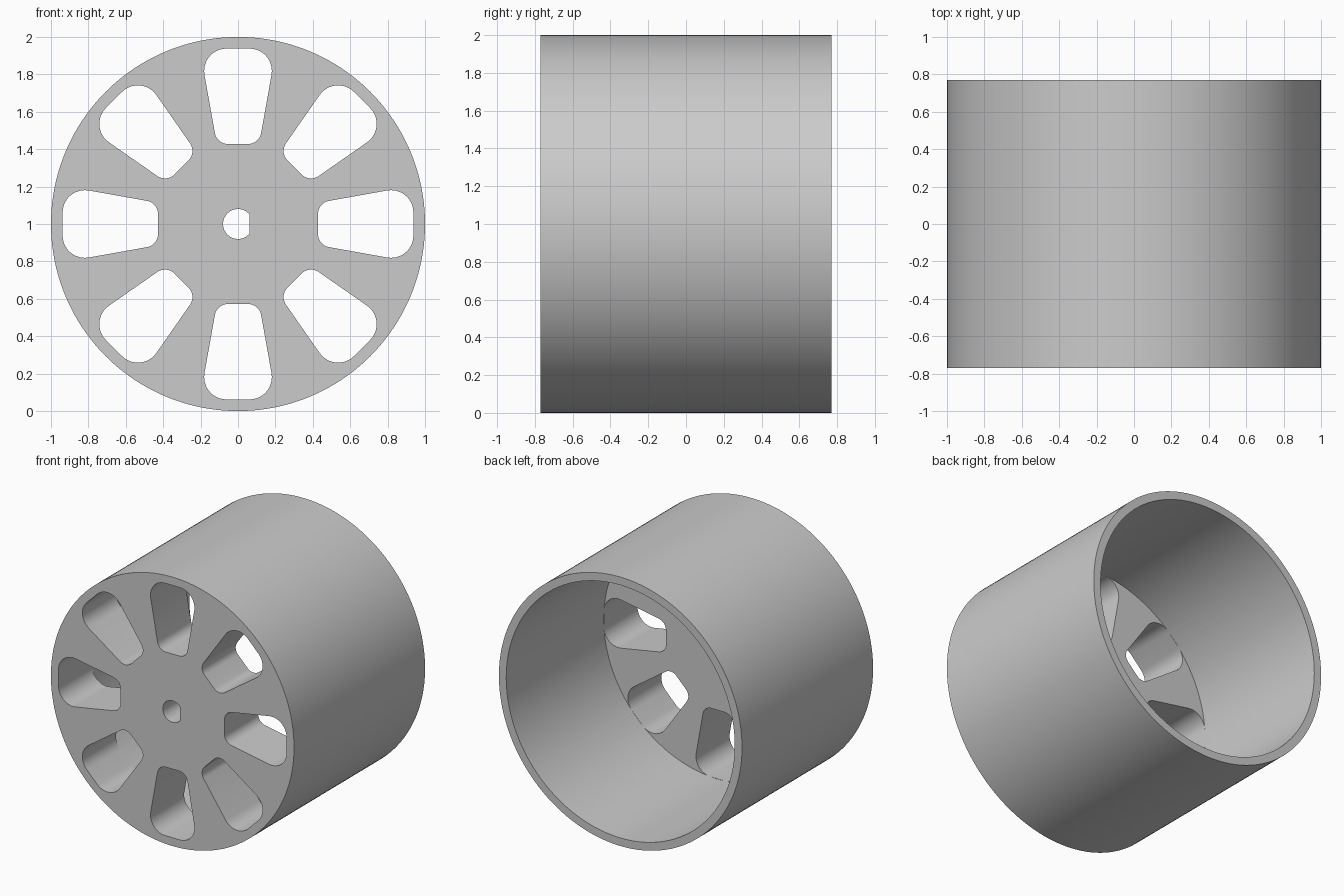
import bpy, bmesh, math
from mathutils import Vector, Matrix

cube = bpy.data.objects.get("Cube")
if cube:
    bpy.data.objects.remove(cube, do_unlink=True)

HALF_DEPTH = 0.77
FRONT = -HALF_DEPTH
WEB_BACK = FRONT + 0.395     # rear face of the spoked web
CENTRE_Z = 1.0
INNER_R = 0.94

grey = bpy.data.materials.new("plain grey")
grey.use_nodes = True
grey.diffuse_color = (0.6, 0.6, 0.6, 1)
grey.node_tree.nodes["Principled BSDF"].inputs["Base Color"].default_value = (0.6, 0.6, 0.6, 1)


def arc(cx, cz, r, start, end, steps):
    """Points on an arc in the front plane, angles in degrees."""
    angles = [math.radians(start + (end - start) * i / steps) for i in range(steps + 1)]
    return [(cx + r * math.cos(a), cz + r * math.sin(a)) for a in angles]


def add_prism(bm, profile, y0, y1, turn=0):
    """Extrude a closed front-plane profile from y0 to y1, turned about the axle."""
    rot = Matrix.Rotation(turn, 3, 'Y')
    rings = [[bm.verts.new(rot @ Vector((x, y, z)) + Vector((0, 0, CENTRE_Z)))
              for x, z in profile] for y in (y0, y1)]
    n = len(profile)
    bm.faces.new(rings[0])
    bm.faces.new(rings[1][::-1])
    for i in range(n):
        j = (i + 1) % n
        bm.faces.new((rings[0][j], rings[0][i], rings[1][i], rings[1][j]))


def finish(bm, name):
    bmesh.ops.recalc_face_normals(bm, faces=bm.faces)
    mesh = bpy.data.meshes.new(name)
    bm.to_mesh(mesh)
    bm.free()
    mesh.materials.append(grey)
    obj = bpy.data.objects.new(name, mesh)
    bpy.context.collection.objects.link(obj)
    return obj


def circle(r, n):
    return arc(0, 0, r, 0, 360 * (n - 1) / n, n - 1)


# Solid drum
bm = bmesh.new()
add_prism(bm, circle(1.0, 160), FRONT, HALF_DEPTH)
wheel = finish(bm, "wheel")

# Cavity open to the back
bm = bmesh.new()
add_prism(bm, circle(INNER_R, 160), WEB_BACK, HALF_DEPTH + 0.2)
cavity = finish(bm, "cavity_cutter")

# Eight rounded, tapered windows and the D-shaped axle hole
TAPER = 10
window = (arc(0.061, 0.818, 0.12, -TAPER, 90, 10)
          + arc(-0.061, 0.818, 0.12, 90, 180 + TAPER, 10)
          + arc(-0.0545, 0.498, 0.07, 180 + TAPER, 270, 8)
          + arc(0.0545, 0.498, 0.07, 270, 360 - TAPER, 8))
bm = bmesh.new()
for i in range(8):
    add_prism(bm, window, FRONT - 0.2, WEB_BACK + 0.2, i * math.tau / 8)
add_prism(bm, arc(0, 0, 0.08, 40, 320, 32), FRONT - 0.2, WEB_BACK + 0.2)
holes = finish(bm, "window_cutter")

# Cut the drum and remove the cutters
bpy.context.view_layer.objects.active = wheel
wheel.select_set(True)
for cutter in (cavity, holes):
    mod = wheel.modifiers.new(cutter.name, 'BOOLEAN')
    mod.operation = 'DIFFERENCE'
    mod.solver = 'EXACT'
    mod.object = cutter
    bpy.ops.object.modifier_apply(modifier=mod.name)
    bpy.data.objects.remove(cutter, do_unlink=True)

# Smooth curved walls, crisp rims
for obj in bpy.context.selected_objects:
    obj.select_set(obj is wheel)
wheel.select_set(True)
bpy.ops.object.shade_smooth_by_angle(angle=math.radians(30))
